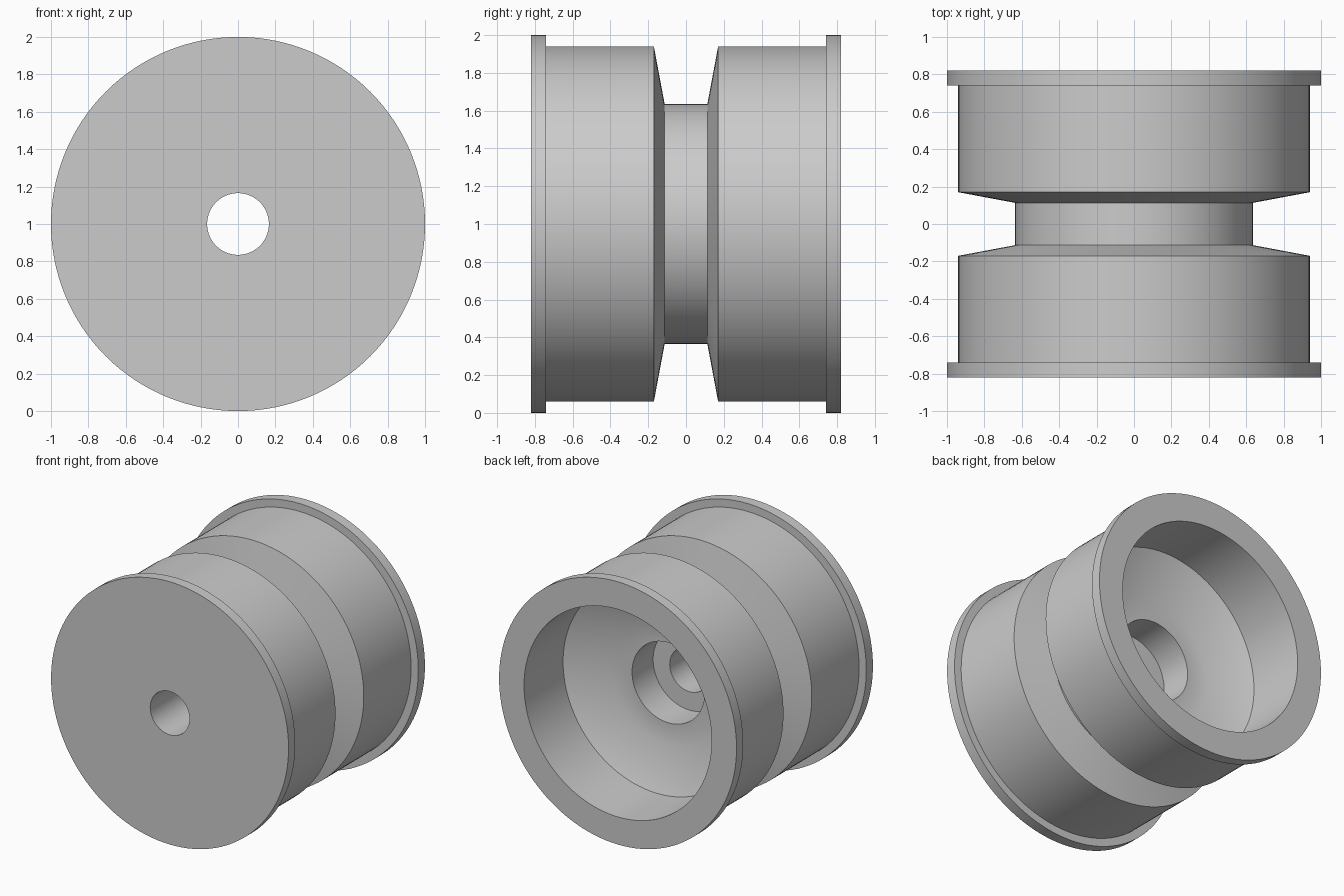
import bpy, bmesh, math
from mathutils import Matrix

cube = bpy.data.objects.get("Cube")
if cube:
    bpy.data.objects.remove(cube, do_unlink=True)

SEGMENTS = 128

# Single plain grey material
grey = bpy.data.materials.new("plain_grey")
grey.use_nodes = True
grey.diffuse_color = (0.6, 0.6, 0.6, 1)
grey.node_tree.nodes["Principled BSDF"].inputs["Base Color"].default_value = (0.6, 0.6, 0.6, 1)

# Outer half profile as (radius, y): groove floor, groove wall, drum, end flange
outer_half = [(0.635, 0.113), (0.94, 0.17), (0.94, 0.74), (1.0, 0.74), (1.0, 0.82)]
outer = [(r, -y) for r, y in reversed(outer_half)] + outer_half

# Inner profile from the open back: recess, cone, bearing seat, axle hole
inner = [(0.79, 0.82), (0.79, 0.35), (0.475, 0.213), (0.305, 0.213),
         (0.305, -0.04), (0.165, -0.04), (0.165, -0.82)]


def revolve(name, profile, material):
    """Turn a closed profile about the y axis into a solid."""
    bm = bmesh.new()
    rings = []
    for i in range(SEGMENTS):
        turn = Matrix.Rotation(math.tau * i / SEGMENTS, 3, 'Y')
        rings.append([bm.verts.new(turn @ Matrix.Identity(3).col[0] * r
                                   + Matrix.Identity(3).col[1] * y) for r, y in profile])
    for i, ring in enumerate(rings):
        following = rings[(i + 1) % SEGMENTS]
        for j in range(len(profile)):
            k = (j + 1) % len(profile)
            bm.faces.new((ring[j], ring[k], following[k], following[j]))
    bmesh.ops.recalc_face_normals(bm, faces=bm.faces)
    mesh = bpy.data.meshes.new(name)
    bm.to_mesh(mesh)
    bm.free()
    mesh.materials.append(material)
    obj = bpy.data.objects.new(name, mesh)
    bpy.context.collection.objects.link(obj)
    return obj


# Grooved wheel, resting on the ground
wheel = revolve("grooved_wheel", outer + inner, grey)
wheel.location.z = 1.0
bpy.ops.object.select_all(action='DESELECT')
wheel.select_set(True)
bpy.context.view_layer.objects.active = wheel
bpy.ops.object.shade_smooth_by_angle(angle=math.radians(30))
